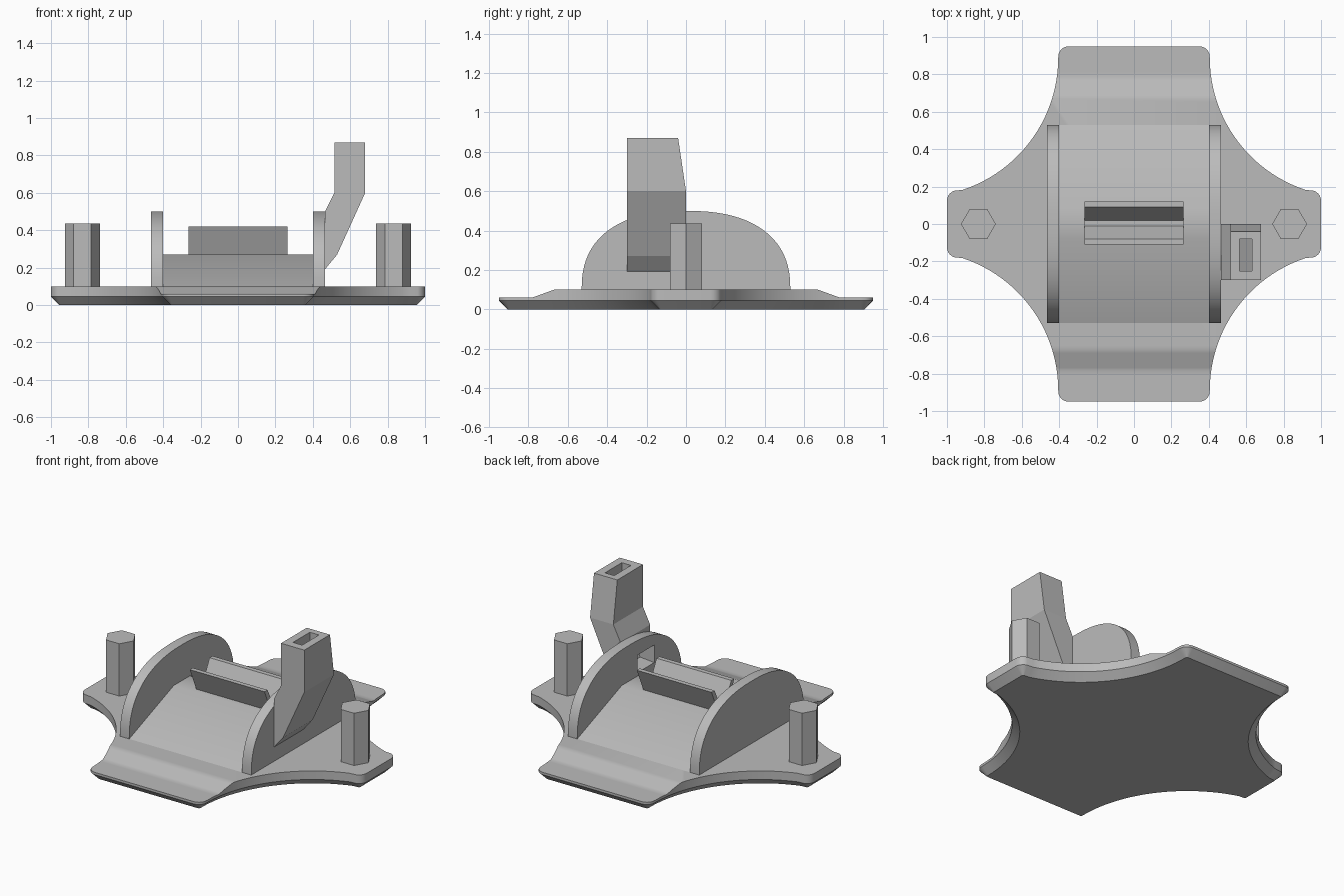
import bpy, bmesh, math
from mathutils import Vector

cube = bpy.data.objects.get("Cube")
if cube:
    bpy.data.objects.remove(cube)

grey = bpy.data.materials.new("plain_grey")
grey.use_nodes = True
grey.diffuse_color = (0.5, 0.5, 0.5, 1)
grey.node_tree.nodes["Principled BSDF"].inputs["Base Color"].default_value = (0.5, 0.5, 0.5, 1)


def finish(name, bm, smooth=False):
    bmesh.ops.recalc_face_normals(bm, faces=bm.faces)
    mesh = bpy.data.meshes.new(name)
    bm.to_mesh(mesh)
    bm.free()
    mesh.materials.append(grey)
    ob = bpy.data.objects.new(name, mesh)
    bpy.context.collection.objects.link(ob)
    if smooth:
        bpy.ops.object.select_all(action='DESELECT')
        ob.select_set(True)
        bpy.context.view_layer.objects.active = ob
        bpy.ops.object.shade_smooth_by_angle(angle=math.radians(30))
    return ob


def prism(points, start, vec):
    """Extrude a closed outline; start maps each 2D point into space."""
    bm = bmesh.new()
    face = bm.faces.new([bm.verts.new(start(*p)) for p in points])
    out = bmesh.ops.extrude_face_region(bm, geom=[face])
    moved = [v for v in out["geom"] if isinstance(v, bmesh.types.BMVert)]
    bmesh.ops.translate(bm, verts=moved, vec=vec)
    bmesh.ops.recalc_face_normals(bm, faces=bm.faces)
    return bm


def x_prism(name, profile, x0, x1, smooth=False):
    return finish(name, prism(profile, lambda y, z: (x0, y, z), (x1 - x0, 0, 0)), smooth)


def arc(cx, cy, r, a0, a1, n):
    steps = [math.radians(a0 + (a1 - a0) * i / n) for i in range(n + 1)]
    return [(cx + r * math.cos(a), cy + r * math.sin(a)) for a in steps]


# Base plate outline: one quarter, mirrored around
quarter = (arc(0.945, 0.125, 0.055, 0, 75, 5)
           + arc(1.15, 0.89, 0.745, 255, 180, 24)[1:]
           + arc(0.35, 0.895, 0.055, 0, 90, 5)[1:])
half = quarter + [(-x, y) for x, y in reversed(quarter)]
outline = half + [(x, -y) for x, y in reversed(half)]
bm = prism(outline, lambda x, y: (x, y, 0.045), (0, 0, 0.055))

# Chamfered underside
under = [f for f in bm.faces if f.normal.z < -0.9]
bmesh.ops.inset_region(bm, faces=under, thickness=0.045, depth=0.045, use_even_offset=True)

# Thinner front and back lips with a short ramp
for y in (-0.78, -0.67, 0.67, 0.78):
    bmesh.ops.bisect_plane(bm, geom=bm.verts[:] + bm.edges[:] + bm.faces[:],
                           plane_co=(0, y, 0), plane_no=(0, 1, 0))
for v in bm.verts:
    if v.co.z > 0.09:
        t = min(max((abs(v.co.y) - 0.67) / 0.11, 0), 1)
        v.co.z = 0.1 - 0.04 * t
finish("base_plate", bm, True)

# Central double ramp between the side walls
x_prism("center_ramp", [(-0.53, 0.09), (-0.53, 0.1), (-0.08, 0.27),
                        (0.08, 0.27), (0.53, 0.1), (0.53, 0.09)], -0.41, 0.41, True)

# V-shaped trough on the ridge
x_prism("trough", [(-0.04, 0.26), (-0.11, 0.42), (-0.08, 0.42), (-0.01, 0.28),
                   (0.02, 0.28), (0.09, 0.42), (0.12, 0.42), (0.05, 0.26)], -0.265, 0.265)

# Rounded side walls
dome = []
for i in range(41):
    a = math.pi * i / 40
    c, s = math.cos(a), max(math.sin(a), 0)
    dome.append((math.copysign(0.53 * abs(c) ** (2 / 2.4), c), 0.1 + 0.4 * s ** (2 / 2.4)))
dome = [(0.53, 0.09)] + dome + [(-0.53, 0.09)]
x_prism("right_wall", dome, -0.465, -0.4, True)
left_wall = x_prism("left_wall", dome, 0.4, 0.465, True)

# Hexagonal posts
for side, name in ((1, "left_post"), (-1, "right_post")):
    hexagon = arc(side * 0.832, 0, 0.093, 0, 300, 5)
    finish(name, prism(hexagon, lambda x, y: (x, y, 0.09), (0, 0, 0.345)))


def loft(name, sections, front):
    """Join four-cornered sections, each (inner xz, outer xz, back y)."""
    bm = bmesh.new()
    rings = []
    for (xa, za), (xb, zb), back in sections:
        corners = [(xa, front, za), (xb, front, zb), (xb, back, zb), (xa, back, za)]
        rings.append([bm.verts.new(c) for c in corners])
    for a, b in zip(rings, rings[1:]):
        for i in range(4):
            j = (i + 1) % 4
            bm.faces.new((a[i], a[j], b[j], b[i]))
    bm.faces.new(rings[0])
    bm.faces.new(rings[-1])
    return finish(name, bm)


# Bent feed chute on the left wall, hollow through to the ramp
chute = loft("feed_chute", [((0.515, 0.87), (0.68, 0.87), -0.04),
                            ((0.515, 0.6), (0.68, 0.6), 0),
                            ((0.49, 0.55), (0.53, 0.27), 0),
                            ((0.464, 0.498), (0.464, 0.19), 0)], -0.3)
cutter = loft("chute_cutter", [((0.565, 0.9), (0.63, 0.9), -0.08),
                               ((0.565, 0.6), (0.63, 0.6), -0.08),
                               ((0.48, 0.42), (0.50, 0.3), -0.08),
                               ((0.38, 0.4), (0.38, 0.29), -0.08)], -0.25)
cutter.hide_render = True
cutter.hide_viewport = True
for ob in (chute, left_wall):
    mod = ob.modifiers.new("channel", 'BOOLEAN')
    mod.operation = 'DIFFERENCE'
    mod.solver = 'EXACT'
    mod.object = cutter
